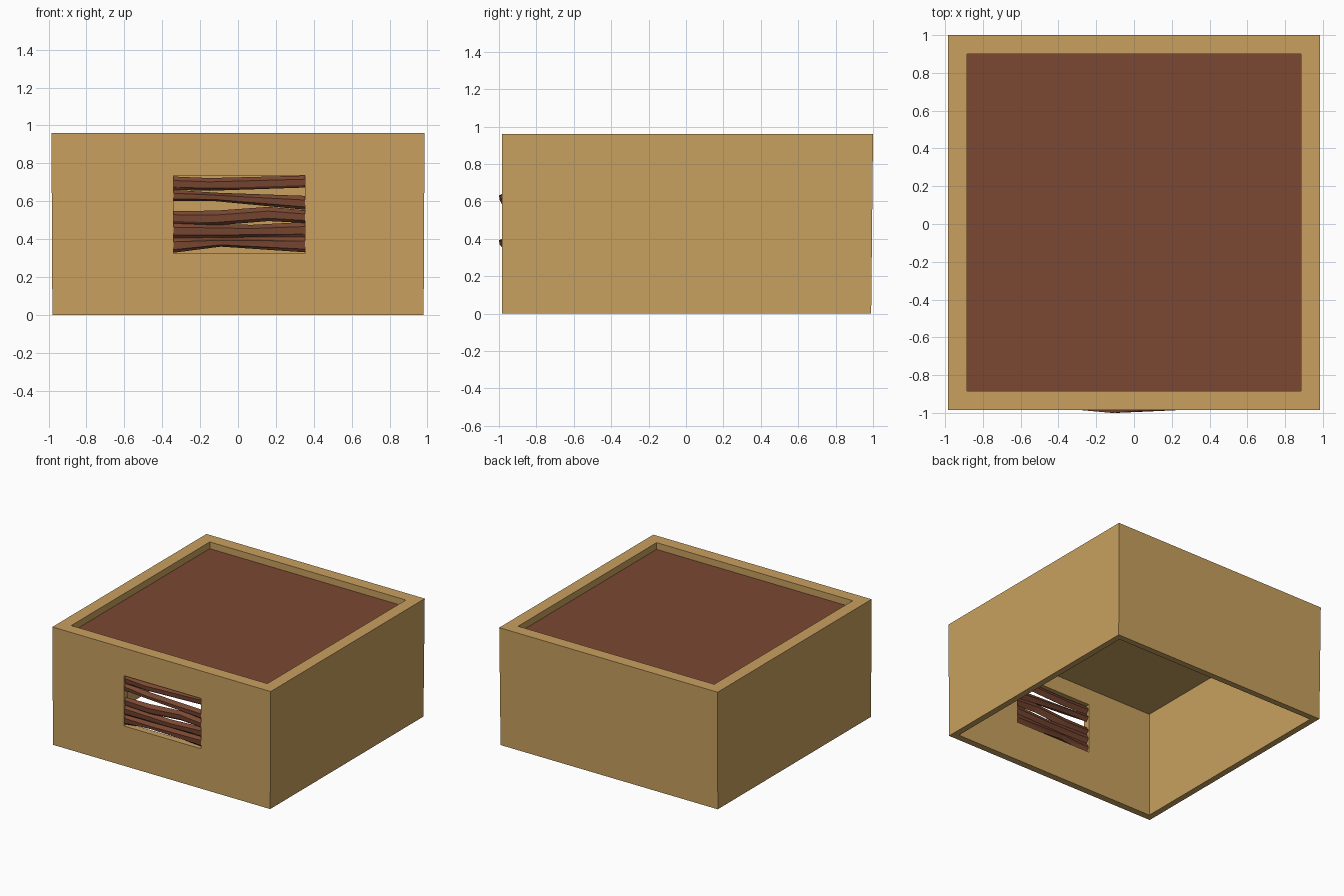
import bpy
import bmesh

if "Cube" in bpy.data.objects:
    bpy.data.objects.remove(bpy.data.objects["Cube"], do_unlink=True)


def make_material(name, color):
    mat = bpy.data.materials.new(name)
    mat.use_nodes = True
    mat.diffuse_color = (*color, 1)
    mat.node_tree.nodes["Principled BSDF"].inputs["Base Color"].default_value = (*color, 1)
    return mat


tan = make_material("tan wood", (0.578, 0.352, 0.114))
brown = make_material("brown wood", (0.198, 0.065, 0.032))


def make_object(name, bm, *materials):
    bmesh.ops.recalc_face_normals(bm, faces=bm.faces)
    mesh = bpy.data.meshes.new(name)
    bm.to_mesh(mesh)
    bm.free()
    for mat in materials:
        mesh.materials.append(mat)
    obj = bpy.data.objects.new(name, mesh)
    bpy.context.collection.objects.link(obj)
    return obj


def loft(bm, rings):
    """Skin a list of vertex rings and cap both ends; returns the caps."""
    rings = [[bm.verts.new(p) for p in ring] for ring in rings]
    for a, b in zip(rings, rings[1:]):
        for i in range(len(a)):
            j = (i + 1) % len(a)
            bm.faces.new((a[i], a[j], b[j], b[i]))
    return bm.faces.new(rings[0]), bm.faces.new(rings[-1])


def rectangle(x, front, back, z):
    return [(-x, front, z), (x, front, z), (x, back, z), (-x, back, z)]


# Hollow box shell: ceiling, inner walls, bottom rim, outer walls, top rim, recess
bm = bmesh.new()
ceiling, lid = loft(bm, [
    rectangle(0.93, -0.93, 0.94, 0.87),
    rectangle(0.93, -0.93, 0.94, 0),
    rectangle(0.98, -0.985, 0.99, 0),
    rectangle(0.985, -0.985, 1.0, 0.96),
    rectangle(0.885, -0.885, 0.9, 0.96),
    rectangle(0.885, -0.885, 0.9, 0.905),
])
lid.material_index = 1
box = make_object("box_shell", bm, tan, brown)

# Window opening in the front wall
LEFT, RIGHT = -0.34, 0.355
bm = bmesh.new()
loft(bm, [rectangle(1, -1.1, -0.88, z) for z in (0.325, 0.735)])
for v in bm.verts:
    v.co.x = LEFT if v.co.x < 0 else RIGHT
cutter = make_object("window_cutter", bm, tan)
cutter.hide_render = True
cutter.hide_viewport = True
cutter.display_type = 'WIRE'
cut = box.modifiers.new("window", 'BOOLEAN')
cut.operation = 'DIFFERENCE'
cut.solver = 'EXACT'
cut.object = cutter

# Crooked slats across the window: (x, bottom, top, front) at each bend
slats = [
    [(LEFT, .328, .41, -.98), (-.09, .36, .408, -1.0), (RIGHT, .33, .415, -.98)],
    [(LEFT, .405, .487, -.98), (.07, .41, .475, -.985), (RIGHT, .41, .49, -.975)],
    [(LEFT, .483, .548, -.975), (-.12, .472, .55, -.985), (.16, .495, .57, -.98),
     (RIGHT, .485, .552, -.985)],
    [(LEFT, .60, .66, -.98), (-.12, .60, .645, -1.0), (RIGHT, .555, .628, -.98)],
    [(LEFT, .66, .73, -.975), (-.15, .655, .722, -.985), (RIGHT, .672, .735, -.975)],
]
for n, bends in enumerate(slats, 1):
    bm = bmesh.new()
    rings = []
    for x, bottom, top, front in bends:
        h = top - bottom
        rings.append([
            (x, -0.955, top), (x, front, top - 0.3 * h), (x, front + 0.004, bottom + 0.2 * h),
            (x, -0.96, bottom), (x, -0.935, bottom + 0.5 * h),
        ])
    loft(bm, rings)
    bmesh.ops.triangulate(bm, faces=bm.faces)
    make_object(f"window_slat_{n}", bm, brown)
